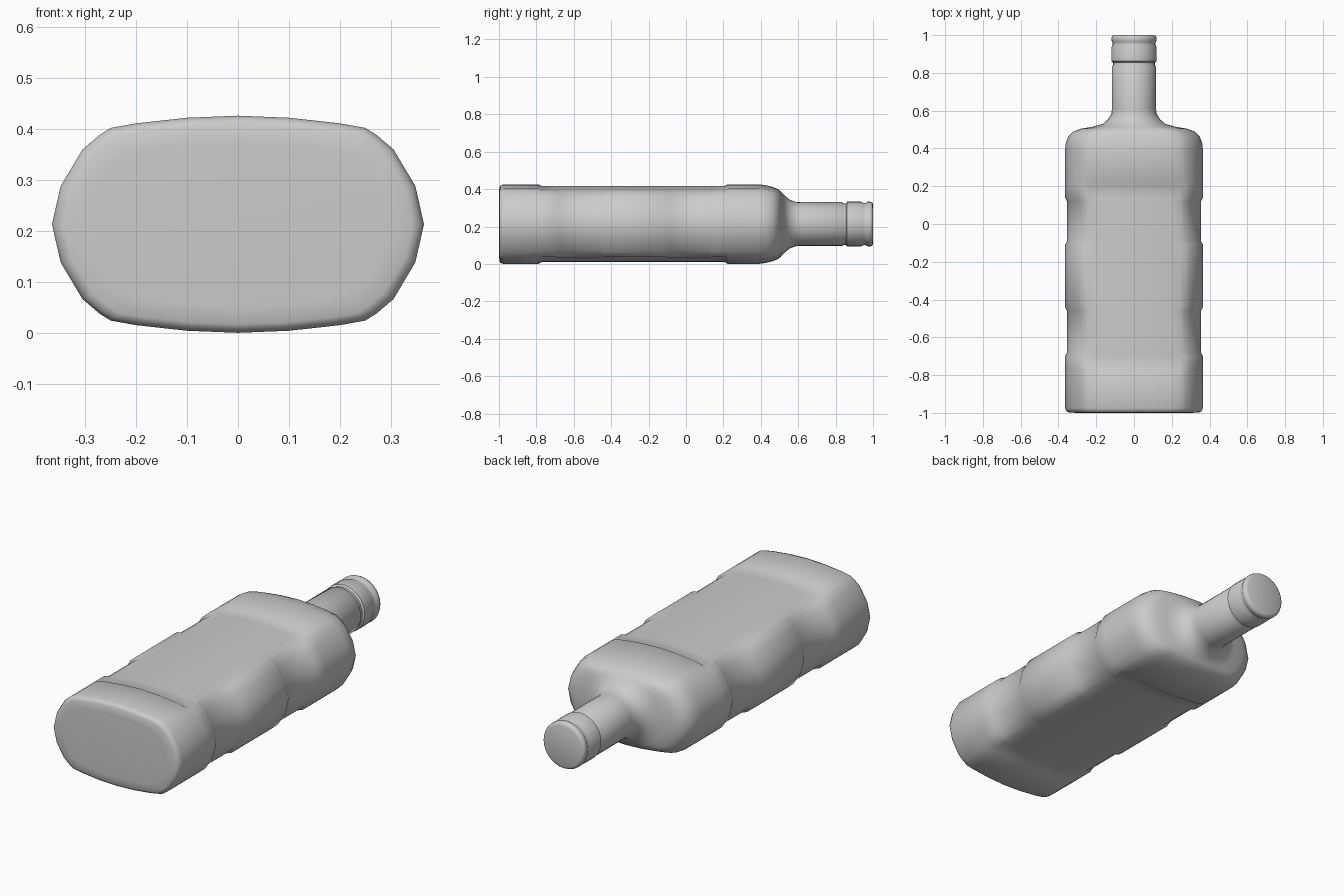
import bpy, bmesh, math

cube = bpy.data.objects.get("Cube")
if cube:
    bpy.data.objects.remove(cube)

glass = bpy.data.materials.new("grey")
glass.use_nodes = True
GREY = (0.6, 0.6, 0.6, 1)
glass.diffuse_color = GREY
glass.node_tree.nodes["Principled BSDF"].inputs["Base Color"].default_value = GREY

HX, HZ = 0.365, 0.213
DEPTH = 0.01   # how far the panels are pressed in

# Quarter of the flattened oval section, from the side round to the top
quarter = [(0.365, 0), (0.348, 0.075), (0.305, 0.147), (0.272, 0.175),
           (0.25, 0.189), (0.2, 0.198), (0.1, 0.209), (0, 0.213)]
N = len(quarter) - 1
PANEL = 4      # first quarter point that belongs to the flat label panel


def unit_oval(i):
    """Oval point i, scaled to half sizes of one, plus its quarter index."""
    quad, k = divmod(i, N)
    j = k if quad % 2 == 0 else N - k
    x, z = quarter[j]
    sx = 1 if quad in (0, 3) else -1
    sz = 1 if quad < 2 else -1
    return sx * x / HX, sz * z / HZ, j


def pressed_in(j, y):
    """True where the label panel or a finger groove is pressed in."""
    if j >= PANEL:
        return -0.78 < y < 0.215
    return -0.1 < y < 0.13 or -0.69 < y < -0.45


# Rings along the bottle: y, half width, half height, roundness
rings = [(-1, 0.30, 0.16, 0), (-0.998, 0.342, 0.196, 0),
         (-0.992, 0.357, 0.207, 0), (-0.975, HX, HZ, 0)]
for edge in (-0.78, -0.69, -0.45, -0.1, 0.13, 0.215):
    rings += [(edge - 0.009, HX, HZ, 0), (edge + 0.009, HX, HZ, 0)]
# Shoulder
rings += [(0.39, HX, HZ, 0), (0.43, 0.361, 0.207, 0), (0.465, 0.347, 0.198, 0),
          (0.49, 0.32, 0.188, 0.05), (0.505, 0.28, 0.177, 0.2),
          (0.515, 0.22, 0.165, 0.5), (0.53, 0.165, 0.151, 0.85),
          (0.555, 0.137, 0.13, 1), (0.585, 0.119, 0.119, 1)]
# Neck and stopper with their grooves
for y, r in [(0.61, 0.117), (0.835, 0.117), (0.842, 0.111), (0.855, 0.111),
             (0.862, 0.12), (0.935, 0.12), (0.95, 0.113), (0.96, 0.113),
             (0.972, 0.12), (0.986, 0.12), (0.996, 0.115), (1, 0.105)]:
    rings.append((y, r, r, 1))

# Loft the bottle through the rings
bm = bmesh.new()
loops = []
for y, hx, hz, rnd in rings:
    loop = []
    for i in range(4 * N):
        ox, oz, j = unit_oval(i)
        a = math.tau * i / (4 * N)
        inset = DEPTH if pressed_in(j, y) else 0
        x = (ox * (1 - rnd) + math.cos(a) * rnd) * (hx - inset)
        z = (oz * (1 - rnd) + math.sin(a) * rnd) * (hz - inset)
        loop.append(bm.verts.new((x, y, z + HZ)))
    loops.append(loop)
for a, b in zip(loops, loops[1:]):
    for i in range(4 * N):
        k = (i + 1) % (4 * N)
        bm.faces.new((a[i], a[k], b[k], b[i]))
bm.faces.new(loops[0])
bm.faces.new(loops[-1])
bmesh.ops.recalc_face_normals(bm, faces=bm.faces)

mesh = bpy.data.meshes.new("bottle")
bm.to_mesh(mesh)
bm.free()
mesh.materials.append(glass)
bottle = bpy.data.objects.new("bottle", mesh)
bpy.context.collection.objects.link(bottle)
bpy.context.view_layer.objects.active = bottle
bottle.select_set(True)
bpy.ops.object.shade_smooth_by_angle(angle=math.radians(50))
